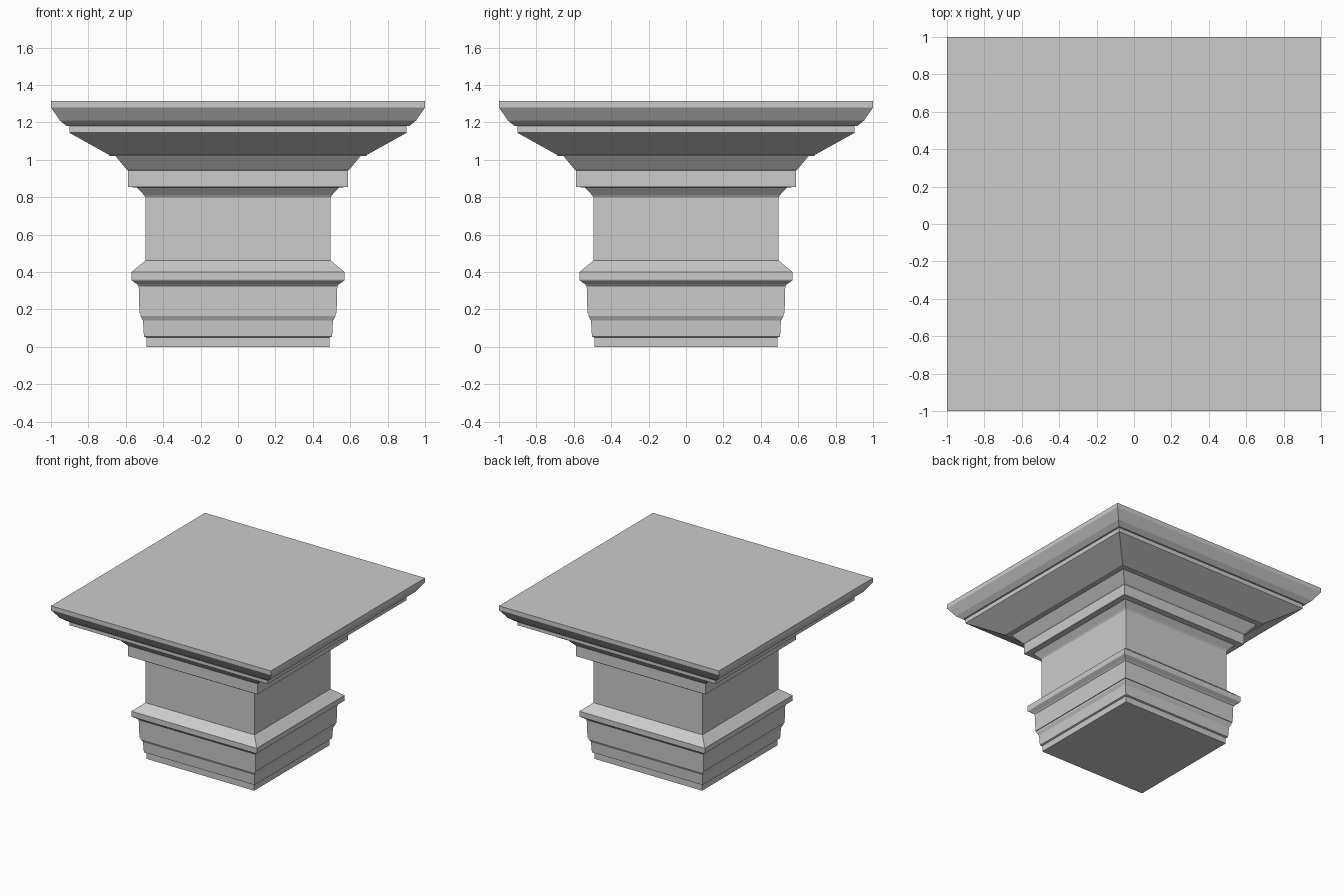
import bpy, bmesh

if "Cube" in bpy.data.objects:
    bpy.data.objects.remove(bpy.data.objects["Cube"])

# Moulding profile from bottom to top: (half width, height)
foot = [(0.49, 0), (0.49, 0.05), (0.503, 0.055), (0.508, 0.14), (0.521, 0.165), (0.521, 0.18)]
band = [(0.527, 0.18), (0.531, 0.325), (0.54, 0.335)]
collar = [(0.568, 0.355), (0.57, 0.36), (0.57, 0.40), (0.495, 0.462)]
neck = [(0.495, 0.80), (0.503, 0.812), (0.54, 0.852)]
necking_fillet = [(0.588, 0.855), (0.588, 0.942), (0.597, 0.95)]
cornice = [(0.655, 1.02), (0.69, 1.022), (0.69, 1.027), (0.902, 1.145), (0.902, 1.18)]
abacus = [(0.915, 1.18), (0.952, 1.21), (1.0, 1.28), (1.0, 1.315)]


def square_loft(name, profile):
    """Sweep a profile around a square with mitred corners, capped at both ends."""
    bm = bmesh.new()
    rings = [[bm.verts.new((sx * r, sy * r, z))
              for sx, sy in ((-1, -1), (1, -1), (1, 1), (-1, 1))]
             for r, z in profile]
    for low, high in zip(rings, rings[1:]):
        for i in range(4):
            j = (i + 1) % 4
            bm.faces.new((low[i], low[j], high[j], high[i]))
    bm.faces.new(rings[0][::-1])
    bm.faces.new(rings[-1])
    bmesh.ops.recalc_face_normals(bm, faces=bm.faces)
    mesh = bpy.data.meshes.new(name)
    bm.to_mesh(mesh)
    bm.free()
    obj = bpy.data.objects.new(name, mesh)
    bpy.context.collection.objects.link(obj)
    return obj


# One continuous solid, so no hidden faces are left between the mouldings
square_loft("column_capital", foot + band + collar + neck + necking_fillet + cornice + abacus)
